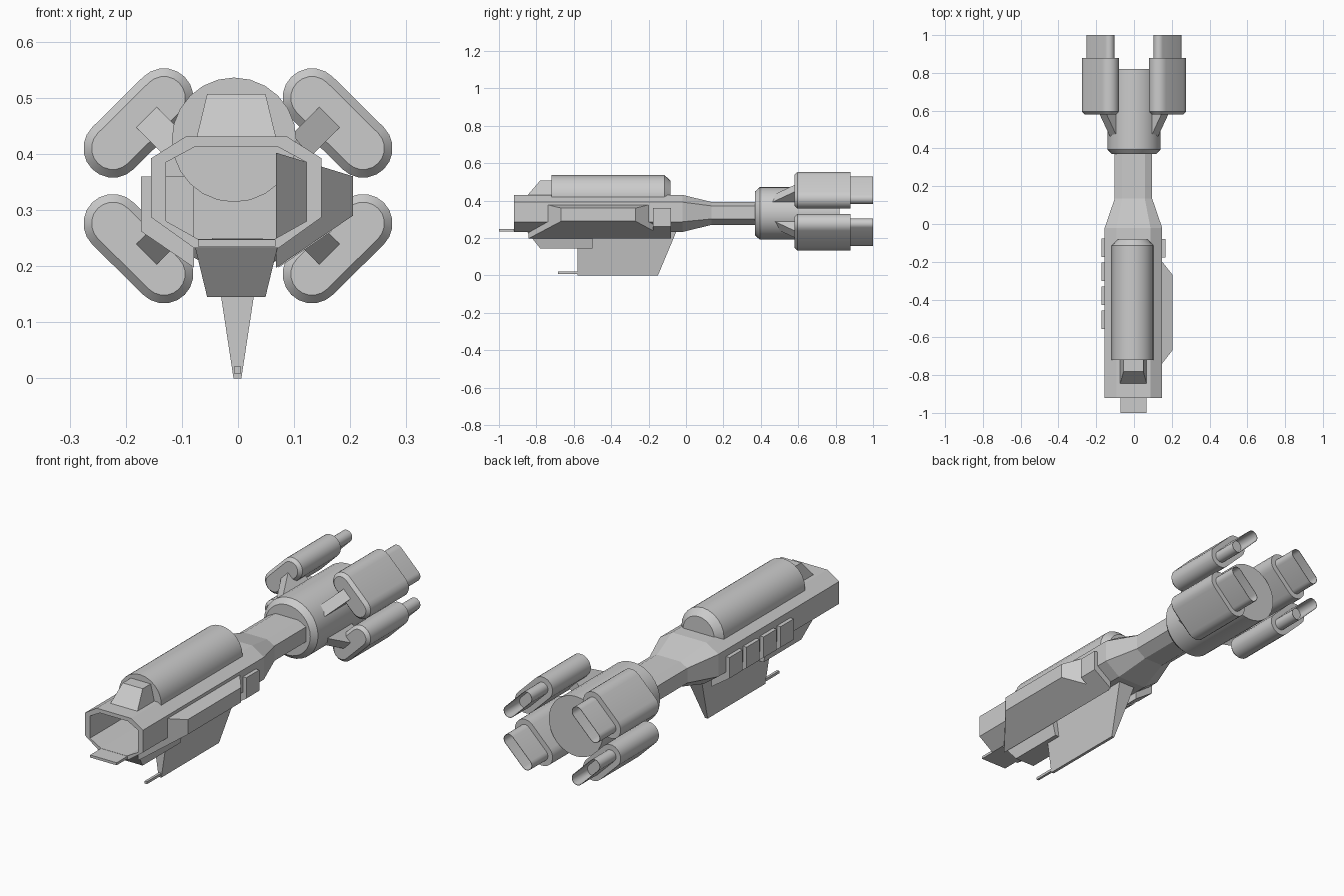
import bpy, bmesh, math

if "Cube" in bpy.data.objects:
    bpy.data.objects.remove(bpy.data.objects["Cube"])

CX = -0.003   # hull centre line
CZ = 0.343    # engine cluster centre height


def loft(name, rings, smooth=False):
    """Skin a list of equal-length point rings and cap both ends."""
    bm = bmesh.new()
    loops = [[bm.verts.new(p) for p in ring] for ring in rings]
    n = len(loops[0])
    for a, b in zip(loops, loops[1:]):
        for i in range(n):
            j = (i + 1) % n
            bm.faces.new((a[i], a[j], b[j], b[i]))
    bm.faces.new(loops[0])
    bm.faces.new(loops[-1])
    bmesh.ops.recalc_face_normals(bm, faces=bm.faces)
    mesh = bpy.data.meshes.new(name)
    bm.to_mesh(mesh)
    bm.free()
    ob = bpy.data.objects.new(name, mesh)
    bpy.context.collection.objects.link(ob)
    if smooth:
        bpy.ops.object.select_all(action='DESELECT')
        ob.select_set(True)
        bpy.context.view_layer.objects.active = ob
        bpy.ops.object.shade_smooth_by_angle(angle=math.radians(30))
    return ob


def octagon(y, top, wide, bottom, z_top, z_up, z_low, z_bot):
    half = [(top, z_top), (wide, z_up), (wide, z_low), (bottom, z_bot)]
    return ([(CX + x, y, z) for x, z in half] +
            [(CX - x, y, z) for x, z in reversed(half)])


def rect(z, hw, y0, y1, cx=CX):
    return [(cx - hw, y0, z), (cx + hw, y0, z), (cx + hw, y1, z), (cx - hw, y1, z)]


def circle(y, r, cx, cz, n):
    return [(cx + r * math.cos(2 * math.pi * i / n), y,
             cz + r * math.sin(2 * math.pi * i / n)) for i in range(n)]


def box(name, x0, x1, y0, y1, z0, z1):
    cx, hw = (x0 + x1) / 2, (x1 - x0) / 2
    loft(name, [rect(z0, hw, y0, y1, cx), rect(z1, hw, y0, y1, cx)])


# Hollow octagonal hull tapering into the neck
inner = (0.073, 0.125, 0.068, 0.413, 0.385, 0.28, 0.248)
outer = (0.09, 0.152, 0.075, 0.431, 0.392, 0.287, 0.232)
neck = (0.06, 0.099, 0.05, 0.393, 0.372, 0.302, 0.27)
loft("hull", [octagon(-0.15, *inner), octagon(-0.92, *inner), octagon(-0.92, *outer),
              octagon(-0.02, *outer), octagon(0.135, *neck), octagon(0.4, *neck)])

# Front lip, cockpit wedge and chin
box("front_lip", -0.071, 0.067, -1.0, -0.88, 0.235, 0.247)
loft("cockpit", [rect(0.42, 0.073, -0.855, -0.65), rect(0.507, 0.052, -0.78, -0.65)])
loft("chin", [rect(0.24, 0.075, -0.855, -0.5), rect(0.145, 0.052, -0.78, -0.5)])

# Dorsal drum with a chamfered rear end
DX, DZ = -0.007, 0.425
loft("dorsal_drum", [circle(-0.72, 0.111, DX, DZ, 24), circle(-0.115, 0.111, DX, DZ, 24),
                     circle(-0.083, 0.082, DX, DZ, 24)], True)

# Ventral fin and antenna
loft("ventral_fin", [rect(0.25, 0.045, -0.58, -0.045, -0.001),
                     rect(0.0, 0.007, -0.58, -0.15, -0.001)])
box("antenna", -0.007, 0.005, -0.685, -0.56, 0.009, 0.021)


# Tapered side pod on the right
def pod_ring(x, y0, y1, z0, z1):
    return [(x, y0, z0), (x, y1, z0), (x, y1, z1), (x, y0, z1)]


loft("side_pod", [pod_ring(0.068, -0.842, -0.098, 0.197, 0.402),
                  pod_ring(0.205, -0.667, -0.27, 0.29, 0.36)])

# Side panels: four on the left, one on the right
def side_panel(name, side, y0, y1):
    prof = [(0.075, 0.36), (0.17, 0.36), (0.17, 0.262), (0.075, 0.197)]
    loft(name, [[(CX + side * x, y, z) for x, z in prof] for y in (y0, y1)])


for i in range(4):
    side_panel(f"left_panel_{i + 1}", -1, -0.175 - 0.127 * i, -0.077 - 0.127 * i)
side_panel("right_panel", 1, -0.177, -0.08)

# Engine hub
loft("engine_hub", [circle(0.37, 0.118, 0, 0.332, 32), circle(0.395, 0.141, 0, 0.332, 32),
                    circle(0.82, 0.141, 0, 0.332, 32)], True)


# Four engines: stadium-shaped body, open exhaust, raked strut
def stadium(y, r, sx, sz, n=10):
    pts = []
    for cx, cz, start in ((0.132, 0.157, 45), (0.223, 0.067, 225)):
        for i in range(n + 1):
            a = math.radians(start + 180 * i / n)
            pts.append((sx * (cx + r * math.cos(a)), y, CZ + sz * (cz + r * math.sin(a))))
    return pts


def strut_ring(t, sx, sz):
    d = math.sqrt(0.5)
    ring = []
    for s, y in ((-0.05, 0.42), (0.062, 0.59), (0.062, 0.66), (-0.05, 0.66)):
        x, z = 0.124 + d * (s + t), 0.083 + d * (s - t)
        ring.append((sx * x, y, CZ + sz * z))
    return ring


for sx in (-1, 1):
    for sz in (-1, 1):
        tag = ("left" if sx < 0 else "right") + ("_lower" if sz < 0 else "_upper")
        loft(f"engine_{tag}", [stadium(0.58, 0.038, sx, sz), stadium(0.595, 0.0525, sx, sz),
                               stadium(0.88, 0.0525, sx, sz)], True)
        loft(f"exhaust_{tag}", [stadium(0.87, 0.028, sx, sz), stadium(1.0, 0.028, sx, sz),
                                stadium(1.0, 0.026, sx, sz), stadium(0.885, 0.026, sx, sz)], True)
        loft(f"strut_{tag}", [strut_ring(-0.026, sx, sz), strut_ring(0.026, sx, sz)])
